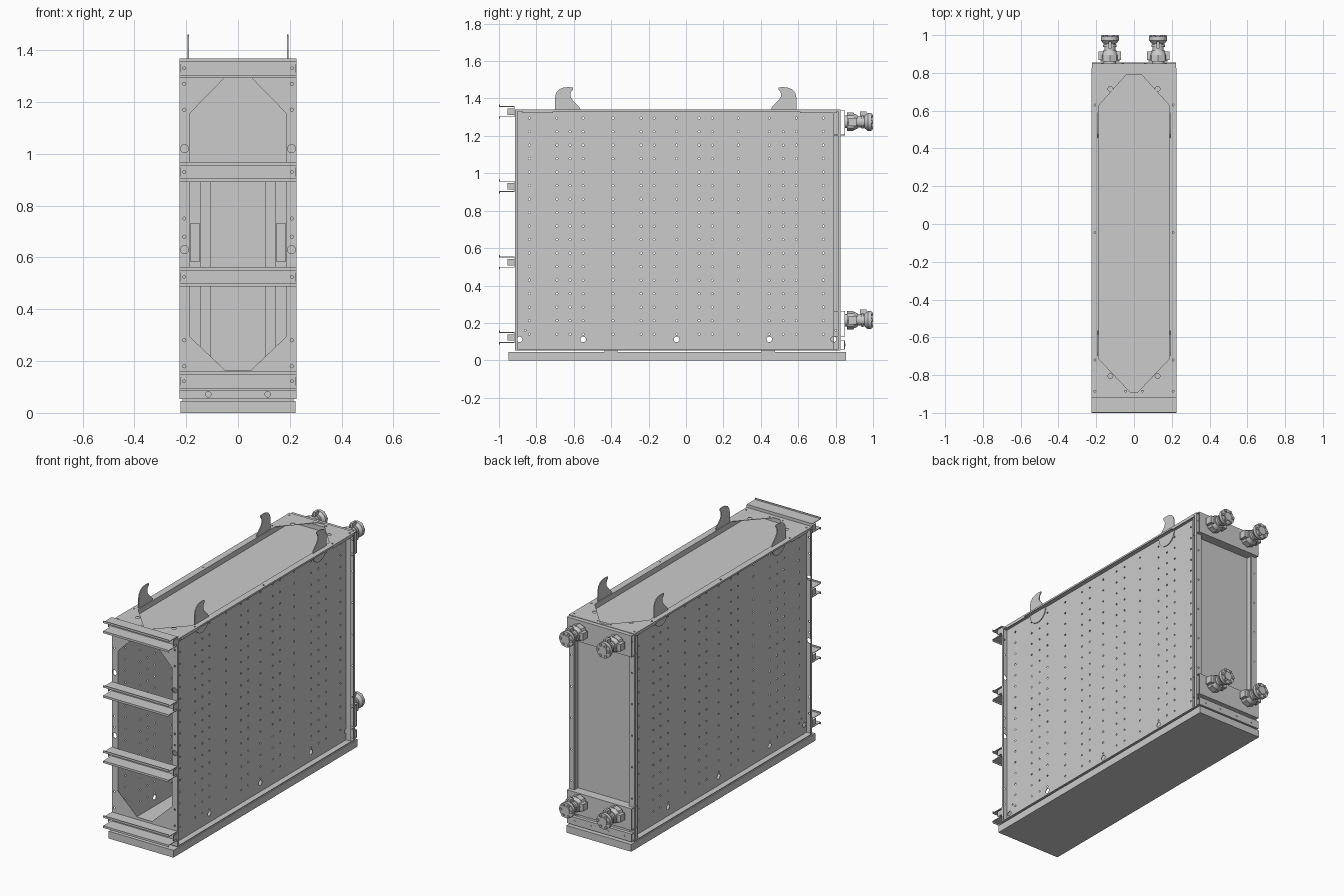
import bpy, bmesh, math
from mathutils import Matrix, Vector

if "Cube" in bpy.data.objects:
    bpy.data.objects.remove(bpy.data.objects["Cube"])

AXES = {  # local (u, v, normal) -> world, for plates facing x, y or z
    'x': Matrix(((0, 0, 1, 0), (1, 0, 0, 0), (0, 1, 0, 0), (0, 0, 0, 1))),
    'y': Matrix(((1, 0, 0, 0), (0, 0, -1, 0), (0, 1, 0, 0), (0, 0, 0, 1))),
    'z': Matrix.Identity(4)}


def link(name, bm):
    bmesh.ops.recalc_face_normals(bm, faces=bm.faces)
    me = bpy.data.meshes.new(name)
    bm.to_mesh(me)
    bm.free()
    ob = bpy.data.objects.new(name, me)
    bpy.context.collection.objects.link(ob)
    return ob


def circle(u, v, r, n=8):
    return [(u + r * math.cos(math.tau * i / n), v + r * math.sin(math.tau * i / n)) for i in range(n)]


def rect(u0, u1, v0, v1):
    return [(u0, v0), (u1, v0), (u1, v1), (u0, v1)]


def plate(name, axis, pos, thick, outline, holes=()):
    """Flat sheet with holes, centred at pos along the axis."""
    cu = bpy.data.curves.new(name, 'CURVE')
    cu.dimensions, cu.fill_mode, cu.extrude = '2D', 'BOTH', thick / 2
    for loop in [outline, *holes]:
        sp = cu.splines.new('POLY')
        sp.points.add(len(loop) - 1)
        for p, (u, v) in zip(sp.points, loop):
            p.co = (u, v, 0, 1)
        sp.use_cyclic_u = True
    tmp = bpy.data.objects.new(name + "_curve", cu)
    bpy.context.collection.objects.link(tmp)
    dg = bpy.context.evaluated_depsgraph_get()
    me = bpy.data.meshes.new_from_object(tmp.evaluated_get(dg))
    bm = bmesh.new()
    bm.from_mesh(me)
    bpy.data.objects.remove(tmp)
    bpy.data.meshes.remove(me)
    bmesh.ops.remove_doubles(bm, verts=bm.verts, dist=1e-5)
    bm.transform(AXES[axis])
    off = Vector([pos if a == axis else 0 for a in 'xyz'])
    bmesh.ops.translate(bm, vec=off, verts=bm.verts)
    for f in bm.faces:
        f.smooth = False
    return link(name, bm)


def box(bm, x0, x1, y0, y1, z0, z1):
    m = Matrix.Translation(((x0 + x1) / 2, (y0 + y1) / 2, (z0 + z1) / 2)) @ Matrix.Diagonal((x1 - x0, y1 - y0, z1 - z0, 1))
    bmesh.ops.create_cube(bm, size=1, matrix=m)


def boxes(name, *items):
    bm = bmesh.new()
    for it in items:
        box(bm, *it)
    return link(name, bm)


def rod(bm, x, z, y0, y1, r, n=24, r2=None):
    """Cylinder along y."""
    m = Matrix.Translation((x, (y0 + y1) / 2, z)) @ Matrix.Rotation(-math.pi / 2, 4, 'X')
    bmesh.ops.create_cone(bm, cap_ends=True, segments=n, radius1=r, radius2=r2 or r, depth=y1 - y0, matrix=m)


def sheet(name, profile, x0, x1, t):
    """Folded sheet: open (y, z) profile swept along x."""
    bm = bmesh.new()
    a = [bm.verts.new((x0, y, z)) for y, z in profile]
    b = [bm.verts.new((x1, y, z)) for y, z in profile]
    for i in range(len(profile) - 1):
        bm.faces.new((a[i], a[i + 1], b[i + 1], b[i]))
    ob = link(name, bm)
    mod = ob.modifiers.new("thickness", 'SOLIDIFY')
    mod.thickness, mod.offset, mod.use_even_offset = t, 0, True
    return ob


def span(s, a, b):
    return tuple(sorted((s * a, s * b)))


# base slab and the thin spacers that carry the body
boxes("base", (-.222, .222, -.95, .855, 0, .045))
boxes("base_spacers", *[(-.215, .215, y - .035, y + .035, .045, .054) for y in (-.4, .44)])

# perforated side panels, set in from the outer frame edges
cols = (-.837, -.69, -.62, -.55, -.39, -.24, -.17, -.05, .07, .14, .28, .445, .52, .59, .735)
big = (-.89, -.55, -.05, .445, .79)
holes = [circle(y, .14 + .0722 * i, .0055) for y in cols for i in range(17)]
holes += [circle(y, .112, .015, 16) for y in big]
holes += [circle(y, .16, .005) for y in (-.86, .80)]
for s, side in ((-1, "left"), (1, "right")):
    plate(f"side_panel_{side}", 'x', s * .188, .003, rect(-.912, .823, .058, 1.338), holes)
    # folded outer lips of the frame and the rear corner strip
    boxes(f"frame_lips_{side}", span(s, .2225, .2255) + (-.914, -.9, .056, 1.338),
          span(s, .2225, .2255) + (.812, .827, .056, 1.338),
          span(s, .2225, .2255) + (-.9, .812, 1.33, 1.338))
    boxes(f"frame_top_tabs_{side}", *[span(s, .221, .2255) + (y0, y1, 1.322, 1.338) for y0, y1 in ((-.875, -.71), (.61, .805))])
    plate(f"rear_corner_strip_{side}", 'y', .8255, .003, rect(*span(s, .188, .2255), .056, 1.338),
          [circle(s * .209, .12 + k * .195, .005) for k in range(7)])

# floor, top frame with chamfered opening, and recessed lid
plate("floor", 'z', .056, .004, rect(-.2255, .2255, -.914, .827))
top_oct = [(.185, -.715), (.185, .63), (.02, .812), (-.02, .812), (-.185, .63), (-.185, -.715), (-.02, -.89), (.02, -.89)]
top_holes = [circle(s * .125, y, .013, 16) for s in (-1, 1) for y in (.715, -.805)]
top_holes += [circle(s * x, y, .005) for s in (-1, 1) for x, y in
              ((.045, .8), (.045, -.885), (.207, .63), (.207, -.045), (.207, -.72), (.207, .8), (.207, -.885))]
plate("top_frame", 'z', 1.3395, .003, rect(-.2255, .2255, -.915, .827), [top_oct] + top_holes)
plate("top_lid", 'z', 1.305, .003, rect(-.187, .187, -.908, .823))

# front frame with corner gussets forming the opening
front_oct = [(.187, .295), (.187, 1.155), (.05, 1.295), (-.05, 1.295), (-.187, 1.155), (-.187, .295), (-.05, .165), (.05, .165)]
fh = []
for s in (-1, 1):
    fh += [circle(s * .2065, z, .0155, 16) for z in (1.02, .63)]
    fh += [circle(s * .2075, z, .006) for z in (1.27, 1.17, .75, .68, .28, .18)]
    fh += [circle(s * .115, .072, .011, 12)]
plate("front_frame", 'y', -.9135, .003, rect(-.2255, .2255, .054, 1.338), [front_oct] + fh)

# four open hat rails across the front, with bolts and end brackets
for i, z in enumerate((1.33, .93, .525, .122)):
    prof = [(-.998, z + .038), (-.998, z + .027), (-.918, z + .027), (-.918, z - .027), (-.998, z - .027), (-.998, z - .038)]
    sheet(f"front_rail_{i + 1}", prof, -.225, .225, .004)
    boxes(f"rail_end_bracket_{i + 1}", *[span(s, .221, .225) + (-.955, -.918, z - .017, z + .017) for s in (-1, 1)])
    bm = bmesh.new()
    for s in (-1, 1):
        rod(bm, s * .208, z, -.926, -.918, .007, 8)
        for x in (.002, .113):
            for dz in (-.033, .033):
                rod(bm, s * x, z + dz, -1.0, -.995, .004, 8)
    link(f"rail_bolts_{i + 1}", bm)

# rear panel set in between the upper and lower headers, and inner strips
plate("rear_panel", 'y', .79, .003, rect(-.222, .222, .058, 1.337))
boxes("rear_inner_strips", *[(s * .125 - .02, s * .125 + .02, .765, .788, .1, .9) for s in (-1, 1)],
      *[(s * .166 - .02, s * .166 + .02, .755, .788, .585, .73) for s in (-1, 1)])
for z0, z1, level in ((1.205, 1.335, "upper"), (.13, .262, "lower")):
    sheet(f"rear_header_{level}", [(.792, z1), (.848, z1), (.848, z0), (.792, z0)], -.222, .222, .003)
sheet("rear_bottom_rail", [(.828, .105), (.848, .105), (.848, .06), (.828, .06)], -.222, .222, .004)
bm = bmesh.new()
for s in (-1, 1):
    for x in (.06, .17):
        rod(bm, s * x, .083, .848, .853, .006, 8)
link("rear_screws", bm)

# four hose couplings at the rear
for z, level in ((.215, "lower"), (1.275, "upper")):
    for s, side in ((-1, "left"), (1, "right")):
        x = s * .128
        bm = bmesh.new()
        rod(bm, x, z, .848, .87, .034)
        rod(bm, x, z, .86, .895, .05, 8)
        rod(bm, x, z, .895, .918, .045, 24, .036)
        rod(bm, x, z, .915, .965, .029)
        rod(bm, x, z, .938, .95, .036)
        rod(bm, x, z, .955, .972, .034, 24, .048)
        rod(bm, x, z, .972, .992, .048)
        rod(bm, x, z, .99, .998, .026)
        for k in range(6):  # lugs around the cap
            a = math.tau * k / 6
            rod(bm, x + .037 * math.cos(a), z + .037 * math.sin(a), .985, 1.0, .008, 8)
        box(bm, x - .06, x + .06, .868, .912, z - .022, z + .022)
        box(bm, x - .008, x + .008, .93, .965, z + .03, z + .056)
        ob = link(f"coupling_{level}_{side}", bm)
        bpy.context.view_layer.objects.active = ob
        for o in bpy.context.selected_objects:
            o.select_set(False)
        ob.select_set(True)
        bpy.ops.object.shade_smooth_by_angle(angle=math.radians(35))

# curved lifting hooks with round roots outside the panels, mirrored front to back
hook = [(-.70, 1.34), (-.70, 1.405), (-.694, 1.43), (-.678, 1.449), (-.655, 1.458), (-.63, 1.461), (-.604, 1.459),
        (-.604, 1.447), (-.614, 1.437), (-.618, 1.425), (-.617, 1.41), (-.607, 1.392), (-.587, 1.372), (-.57, 1.355), (-.562, 1.335)]
hook += [(-.631 + .069 * math.cos(a), 1.335 + .069 * math.sin(a)) for a in (-math.pi * k / 10 for k in range(1, 10))]
for s, side in ((-1, "left"), (1, "right")):
    plate(f"lifting_hook_front_{side}", 'x', s * .192, .005, hook)
    plate(f"lifting_hook_rear_{side}", 'x', s * .192, .005, [(-.11 - y, z) for y, z in hook])
